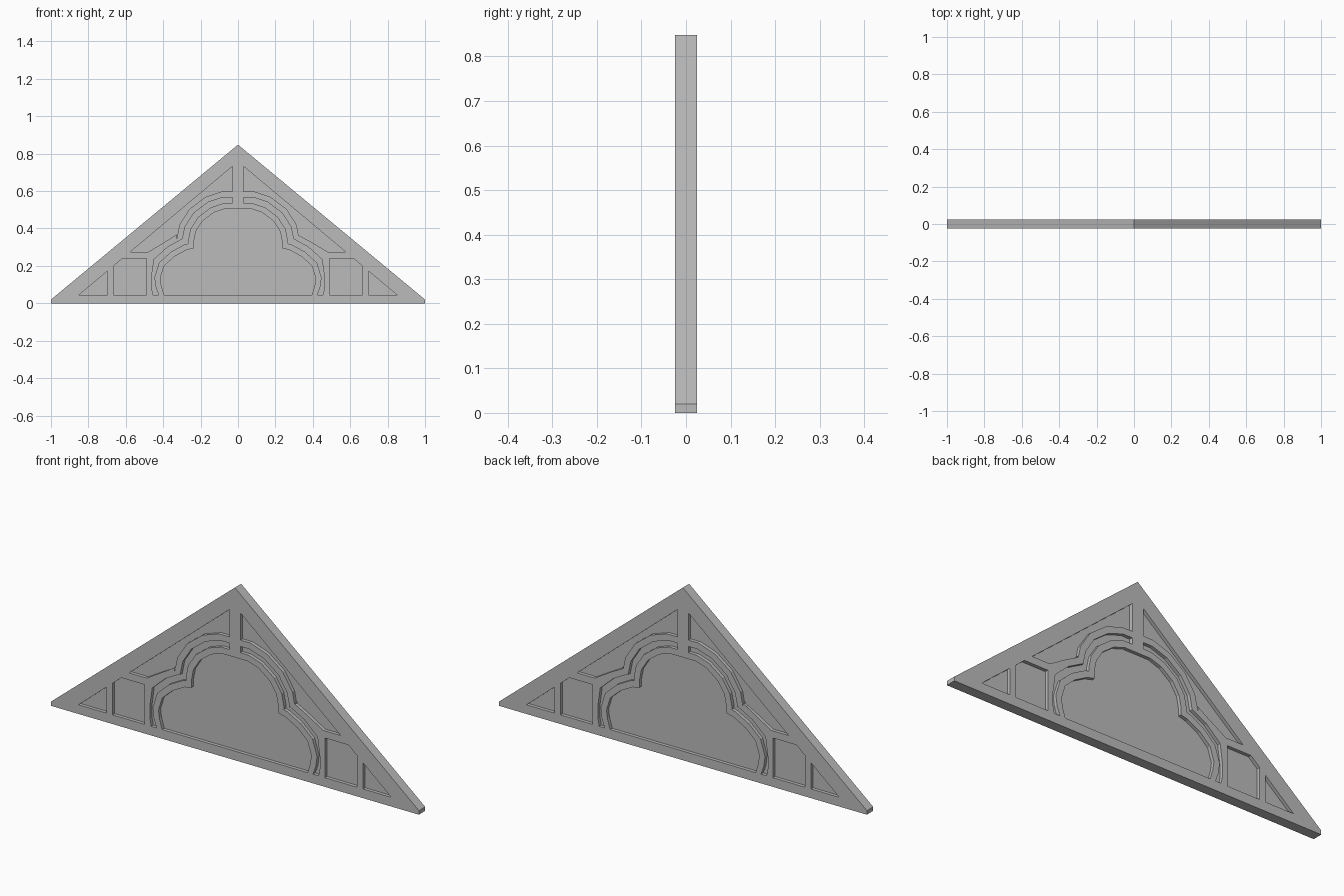
import bpy
import bmesh
import math
from mathutils import Vector

cube = bpy.data.objects.get("Cube")
if cube:
    bpy.data.objects.remove(cube, do_unlink=True)

# Single flat colour
grey = bpy.data.materials.new("plain grey")
grey.use_nodes = True
colour = (0.5, 0.5, 0.5, 1)
grey.diffuse_color = colour
grey.node_tree.nodes["Principled BSDF"].inputs["Base Color"].default_value = colour

HALF_DEPTH = 0.0245   # half the thickness of the frame
WEB = 0.008           # half the thickness of the recessed panels
SILL = 0.045          # top of the bottom rail
POST = 0.03           # half width of the centre post
SIDE = 0.462          # inner face of the side posts
APEX, PITCH = 0.757, 0.838


def slope_z(x):
    """Height of the inner edge of the sloping rafters."""
    return APEX - PITCH * x


def slope_x(z):
    return (APEX - z) / PITCH


def mirror(points):
    return [(-x, z) for x, z in reversed(points)]


def offset(points, distance):
    """Move an open path outwards with mitred corners, ending on the sill."""
    pts = [Vector(p) for p in points]
    normals = []
    for a, b in zip(pts, pts[1:]):
        d = (b - a).normalized()
        normals.append(Vector((-d.y, d.x)))
    result = []
    for i, p in enumerate(pts):
        n1, n2 = normals[max(i - 1, 0)], normals[min(i, len(normals) - 1)]
        q = p + (n1 + n2) * distance / (1 + n1.dot(n2))
        result.append((q.x, q.y))
    result[-1] = (result[-1][0], SILL)
    return result


def slab(name, outlines, half):
    """Extrude filled outlines (inner ones become holes) into an upright slab."""
    curve = bpy.data.curves.new(name, 'CURVE')
    curve.dimensions = '2D'
    curve.fill_mode = 'BOTH'
    curve.extrude = half
    for outline in outlines:
        spline = curve.splines.new('POLY')
        spline.points.add(len(outline) - 1)
        for point, (x, z) in zip(spline.points, outline):
            point.co = (x, z, 0, 1)
        spline.use_cyclic_u = True
    obj = bpy.data.objects.new(name, curve)
    bpy.context.collection.objects.link(obj)
    obj.rotation_euler.x = math.pi / 2
    bpy.ops.object.select_all(action='DESELECT')
    obj.select_set(True)
    bpy.context.view_layer.objects.active = obj
    bpy.ops.object.convert(target='MESH')
    obj = bpy.context.object
    bpy.ops.object.transform_apply(location=False, rotation=True, scale=False)
    bm = bmesh.new()
    bm.from_mesh(obj.data)
    bmesh.ops.remove_doubles(bm, verts=bm.verts, dist=0.0001)
    bmesh.ops.recalc_face_normals(bm, faces=bm.faces)
    for face in bm.faces:
        face.smooth = False
    bm.to_mesh(obj.data)
    bm.free()
    obj.data.materials.clear()
    obj.data.materials.append(grey)
    return obj


# Right half of the three-lobed arch, from crown to sill
arch = [(POST, 0.505), (0.07, 0.505), (0.13, 0.485), (0.19, 0.44),
        (0.225, 0.385), (0.235, 0.335), (0.235, 0.295), (0.275, 0.285),
        (0.34, 0.25), (0.395, 0.2), (0.415, 0.135), (0.41, 0.095),
        (0.395, SILL)]
inner_rib, groove_edge, outer_rib = (offset(arch, 0.031 * k) for k in (1, 2, 3))

# Groove between the two arch ribs, cut off by the side post
groove = [(min(x, SIDE), z) for x, z in groove_edge] + inner_rib[::-1]

# Spandrel panel between the rafters, the tie and the arch
tie_top, tie_bottom = 0.275, 0.24
spandrel = [(POST, slope_z(POST)), (slope_x(tie_top), tie_top), (0.48, tie_top)]
spandrel += [p for p in reversed(outer_rib) if p[1] > tie_top + 0.005]

# Corner panels either side of the small stud
stud_in, stud_out = 0.665, 0.697
corner = [(0.49, SILL), (stud_in, SILL), (stud_in, slope_z(stud_in)),
          (slope_x(tie_bottom), tie_bottom), (0.49, tie_bottom)]
tip = [(stud_out, SILL), (slope_x(SILL), SILL), (stud_out, slope_z(stud_out))]

recesses = [arch + mirror(arch)]
for half_panel in (groove, spandrel, corner, tip):
    recesses += [half_panel, mirror(half_panel)]

# Gable frame with all openings, and the thin web set within it
gable = [(-1, 0), (1, 0), (1, 0.02), (0, 0.848), (-1, 0.02)]
slab("gable_frame", [gable] + recesses, HALF_DEPTH)
web = [(-0.89, 0.03), (0.89, 0.03), (0, 0.775)]
slab("recessed_panel", [web], WEB)
